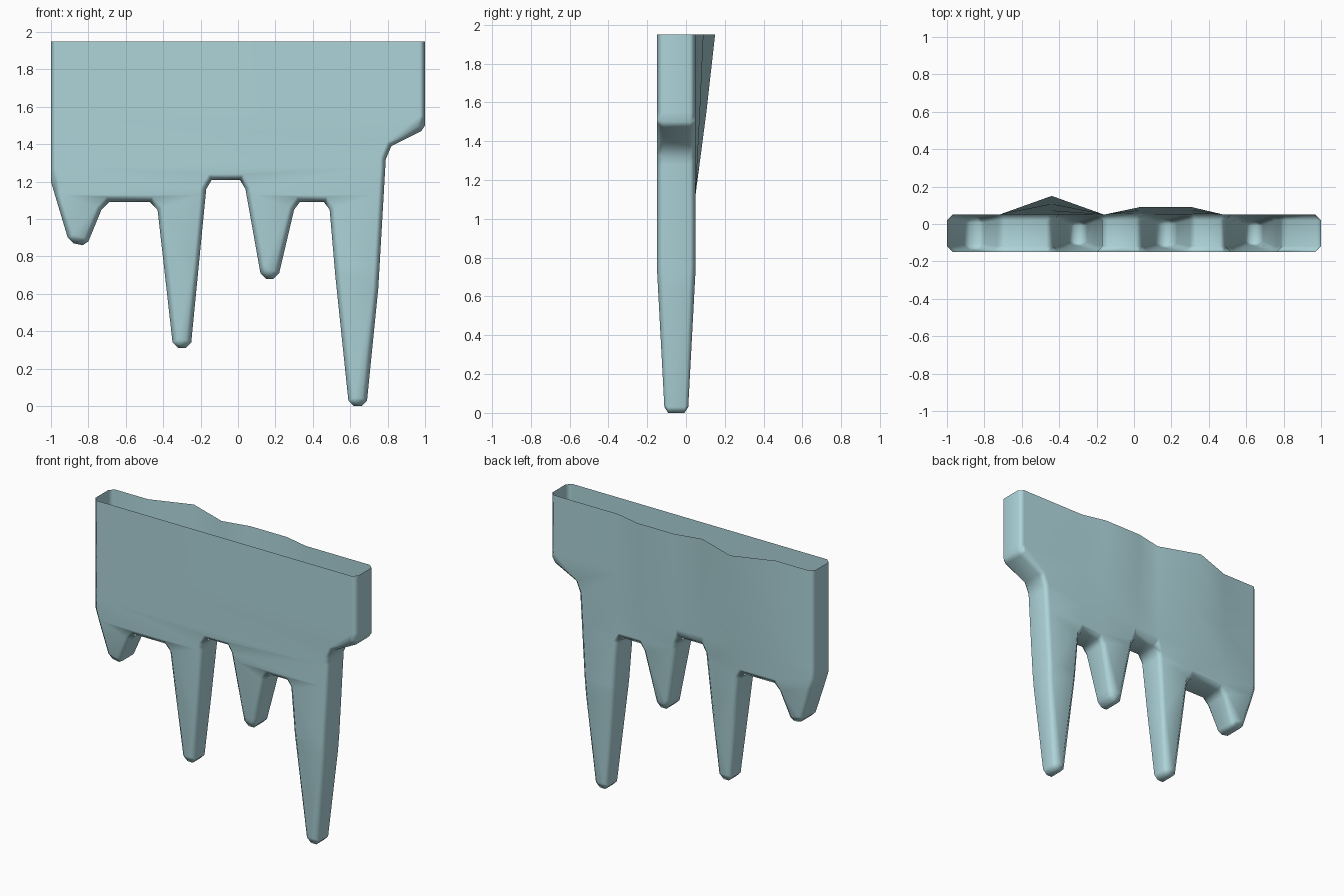
import bpy, bmesh
from mathutils import Vector

if "Cube" in bpy.data.objects:
    bpy.data.objects.remove(bpy.data.objects["Cube"])

TOP = 1.95
CHAMFER = 0.03

# Silhouette from top left, along the drips, to top right (x, z)
outline = [Vector(p) for p in [
    (-1, TOP), (-1, 1.20), (-.91, .90), (-.88, .87), (-.83, .86), (-.80, .88),
    (-.73, 1.05), (-.69, 1.09), (-.47, 1.09), (-.43, 1.05),
    (-.35, .34), (-.32, .31), (-.28, .31), (-.25, .34),
    (-.17, 1.16), (-.14, 1.21), (.01, 1.21), (.04, 1.16),
    (.12, .71), (.15, .68), (.19, .68), (.22, .71),
    (.30, 1.05), (.33, 1.09), (.46, 1.09), (.49, 1.05), (.52, .70),
    (.59, .03), (.62, 0), (.66, 0), (.69, .03),
    (.75, .63), (.79, 1.32), (.82, 1.39), (.98, 1.47), (1, 1.50), (1, TOP)]]

# Drips: left x, right x, z where the depth taper starts, tip z, depth scale at tip
drips = [(-1, -.71, 1.05, .86, .8), (-.45, -.15, 1.0, .31, .6),
         (.03, .32, 1.05, .68, .7), (.48, .80, .75, 0, .6)]

# Back swelling: profile along x at the top, and its fade along z
swell_x = [(-.72, 0), (-.44, .10), (-.16, 0), (.03, .04), (.31, .04), (.48, 0)]
swell_z = [(1.13, 0), (1.55, .55), (TOP, 1)]


def lerp_table(table, v):
    if v <= table[0][0]:
        return table[0][1]
    for (a, fa), (b, fb) in zip(table, table[1:]):
        if v <= b:
            return fa + (fb - fa) * (v - a) / (b - a)
    return table[-1][1]


def inset(points, d):
    normals = []
    for a, b in zip(points, points[1:]):
        e = (b - a).normalized()
        normals.append(Vector((e.y, -e.x)))
    result = []
    for i, p in enumerate(points):
        n0, n1 = normals[max(i - 1, 0)], normals[min(i, len(normals) - 1)]
        result.append(p - (n0 + n1) * d / (1 + n0.dot(n1)))
    return result


# Chamfered slab following the silhouette, open at the top
bm = bmesh.new()
small = inset(outline, CHAMFER)
layers = [(-.15, small), (-.12, outline), (.02, outline), (.05, small)]
rings = [[bm.verts.new((p.x, y, p.y)) for p in pts] for y, pts in layers]
for r0, r1 in zip(rings, rings[1:]):
    for i in range(len(outline) - 1):
        bm.faces.new((r0[i], r0[i + 1], r1[i + 1], r1[i]))
bm.faces.new(rings[0])
bm.faces.new(rings[-1][::-1])


def cut(faces, co, no):
    geom = set(faces)
    for f in faces:
        geom.update(f.edges)
        geom.update(f.verts)
    bmesh.ops.bisect_plane(bm, geom=list(geom), dist=1e-5, plane_co=co, plane_no=no)


# Rows across the sheet, then columns on the back only
for z in (1.55, 1.28, 1.13, .75):
    cut(bm.faces[:], (0, 0, z), (0, 0, 1))
for x, _ in swell_x:
    back = [f for f in bm.faces if f.calc_center_median().y > .045
            and f.calc_center_median().z > 1.13]
    cut(back, (x, 0, 0), (1, 0, 0))

# Swell the back and taper the drips in depth
for v in bm.verts:
    if v.co.y > .045:
        v.co.y += lerp_table(swell_x, v.co.x) * lerp_table(swell_z, v.co.z)
    for x0, x1, start, tip, scale in drips:
        if x0 - .01 <= v.co.x <= x1 and v.co.z < start:
            f = (start - v.co.z) / (start - tip)
            v.co.y = -.05 + (v.co.y + .05) * (1 - (1 - scale) * f)

bmesh.ops.triangulate(bm, faces=[f for f in bm.faces if len(f.verts) > 4])
bmesh.ops.recalc_face_normals(bm, faces=bm.faces[:])
# Front must face -y
front = min(bm.faces, key=lambda f: f.calc_center_median().y)
if front.normal.y > 0:
    bmesh.ops.reverse_faces(bm, faces=bm.faces[:])

mesh = bpy.data.meshes.new("icicle_sheet")
bm.to_mesh(mesh)
bm.free()
mesh.shade_smooth()
sheet = bpy.data.objects.new("icicle_sheet", mesh)
bpy.context.collection.objects.link(sheet)

# Keep the broad faces flat-looking while the chamfers shade softly
wn = sheet.modifiers.new("weighted_normals", 'WEIGHTED_NORMAL')
wn.weight = 50

# Ice-blue material
mat = bpy.data.materials.new("ice")
mat.diffuse_color = (.42, .66, .70, 1)
mat.use_nodes = True
mat.node_tree.nodes["Principled BSDF"].inputs["Base Color"].default_value = mat.diffuse_color
mesh.materials.append(mat)
